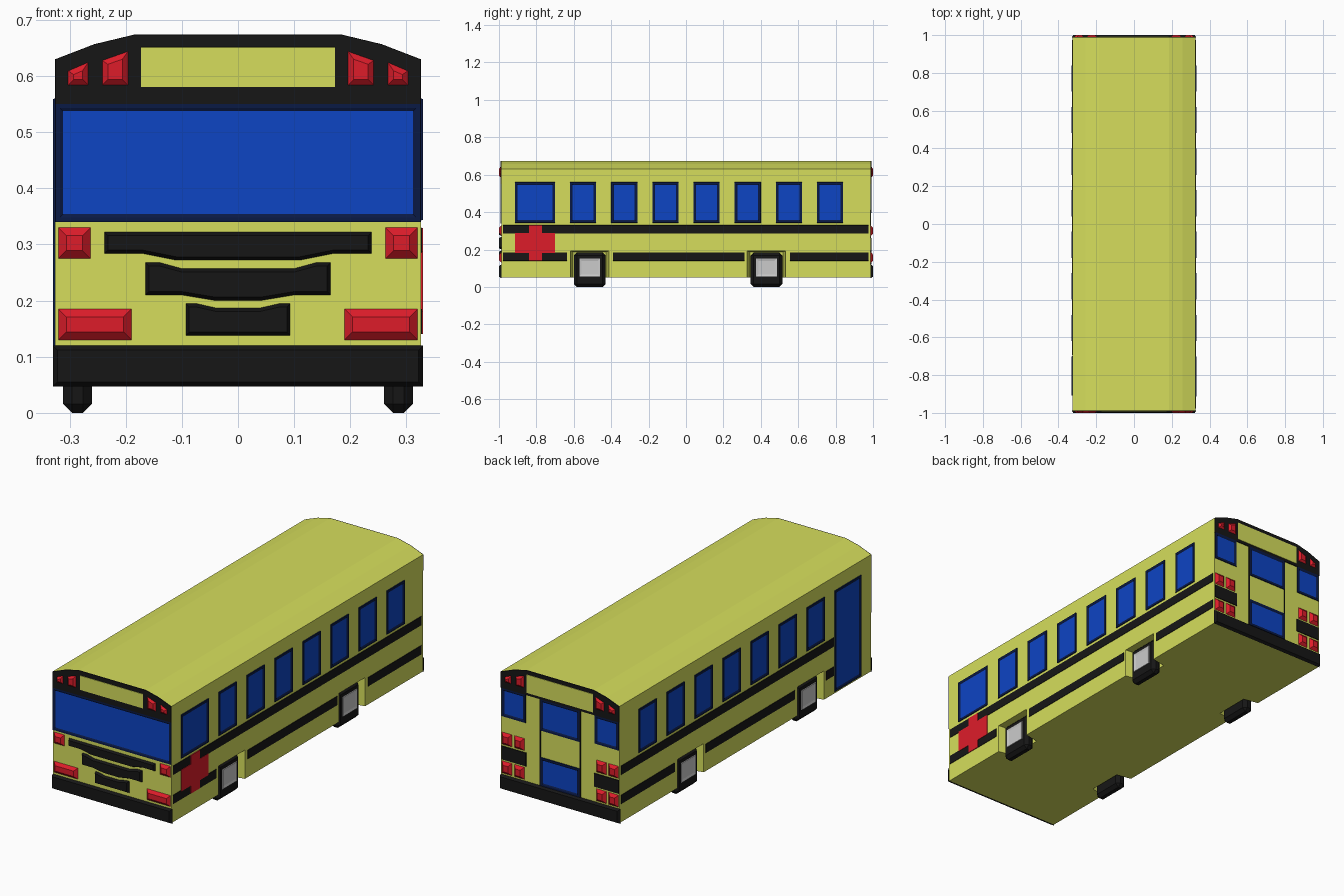
import bpy, bmesh
from mathutils import Vector

if "Cube" in bpy.data.objects:
    bpy.data.objects.remove(bpy.data.objects["Cube"])


def mat(name, r, g, b):
    m = bpy.data.materials.new(name)
    m.diffuse_color = (r, g, b, 1)
    m.use_nodes = True
    m.node_tree.nodes["Principled BSDF"].inputs["Base Color"].default_value = m.diffuse_color
    return m


YELLOW = mat("yellow", 0.67, 0.73, 0.107)
BLACK = mat("black", 0.008, 0.008, 0.008)
RED = mat("red", 0.73, 0.012, 0.023)
BLUE = mat("blue", 0.004, 0.058, 0.55)
NAVY = mat("navy", 0.003, 0.01, 0.06)

HW, HL, BOT = 0.326, 0.987, 0.05   # body half width, half length, underside
SIDES = {
    "front": (HL, Vector((0, -1, 0)), lambda u, v: Vector((u, 0, v))),
    "back": (HL, Vector((0, 1, 0)), lambda u, v: Vector((u, 0, v))),
    "right": (HW, Vector((1, 0, 0)), lambda u, v: Vector((0, u, v))),
    "left": (HW, Vector((-1, 0, 0)), lambda u, v: Vector((0, u, v))),
}


def finish(name, bm, mats):
    me = bpy.data.meshes.new(name)
    bm.to_mesh(me)
    bm.free()
    for m in mats:
        me.materials.append(m)
    ob = bpy.data.objects.new(name, me)
    bpy.context.collection.objects.link(ob)
    return ob


def rect(u0, u1, v0, v1):
    return [(u0, v0), (u1, v0), (u1, v1), (u0, v1)]


def flip(pts):
    return [(-u, v) for u, v in pts]


def plate(name, side, pts, steps, mats, base=None):
    """Outline on a body side, shaped by successive (inset, depth) steps."""
    d, n, to3d = SIDES[side]
    d = d if base is None else base
    bm = bmesh.new()
    f = bm.faces.new([bm.verts.new(to3d(u, v) + n * d) for u, v in pts])
    f.normal_update()
    if f.normal.dot(n) < 0:
        f.normal_flip()
    for t, h in steps:
        bmesh.ops.inset_region(bm, faces=[f], thickness=t, depth=h, use_boundary=True, use_even_offset=True)
    f.material_index = max(len(mats) - 1, 0)
    return finish(name, bm, mats)


def window(name, side, pts):
    plate(name, side, pts, [(0.0005, 0.004), (0.008, 0), (0.006, -0.003)], [NAVY, BLUE])


def light(name, side, pts, t=0.014):
    plate(name, side, pts, [(t, 0.013)], [RED])


def flat(name, side, pts, m, h=0.002):
    plate(name, side, pts, [(0.0005, h)], [m])


def box(name, x0, x1, y0, y1, z0, z1, m):
    bm = bmesh.new()
    bmesh.ops.create_cube(bm, size=1)
    for v in bm.verts:
        v.co = Vector((x1 if v.co.x > 0 else x0, y1 if v.co.y > 0 else y0, z1 if v.co.z > 0 else z0))
    return finish(name, bm, [m])


# Body shell: extruded cross-section
roof = [(HW, 0.63), (0.256, 0.657), (0.185, 0.674)]
section = [(-HW, BOT), (HW, BOT)] + roof + flip(roof[::-1])
bm = bmesh.new()
f = bm.faces.new([bm.verts.new((x, -HL, z)) for x, z in section])
ext = bmesh.ops.extrude_face_region(bm, geom=[f])["geom"]
bmesh.ops.translate(bm, verts=[g for g in ext if isinstance(g, bmesh.types.BMVert)], vec=(0, 2 * HL, 0))
bmesh.ops.recalc_face_normals(bm, faces=bm.faces)
body = finish("body", bm, [YELLOW])

# Wheels in tapered arches
for s, side in ((1, "right"), (-1, "left")):
    for y in (-0.515, 0.43):
        cut = box("arch_cutter", 0.25, 0.36, y - 0.11, y + 0.11, -0.02, 0.195, YELLOW)
        for v in cut.data.vertices:
            if v.co.x < 0.3:
                v.co.y = y + (v.co.y - y) * 0.8
                v.co.z = min(v.co.z, 0.187)
            v.co.x *= s
        if s < 0:
            cut.data.flip_normals()
        cut.hide_render = True
        cut.hide_set(True)
        b = body.modifiers.new("arch", 'BOOLEAN')
        b.operation, b.solver, b.object = 'DIFFERENCE', 'EXACT', cut

        x0, x1 = sorted((s * 0.26, s * 0.312))
        tyre = box("tyre", x0, x1, y - 0.085, y + 0.085, 0, 0.184, BLACK)
        tyre.modifiers.new("bevel", 'BEVEL').width = 0.016
        tyre.modifiers["bevel"].segments = 1
        plate("hub", side, rect(y - 0.056, y + 0.056, 0.055, 0.152),
              [(0.0005, 0.004), (0.012, -0.003)], [], base=0.312)

# Side windows, stripes, passenger door and side cross
for side in ("right", "left"):
    for i in range(7):
        y = -0.55 + 0.22 * i
        window("side_window", side, rect(y - 0.07, y + 0.07, 0.343, 0.56))
    y0 = -0.978 if side == "right" else -0.695
    flat("upper_stripe", side, rect(y0, 0.975, 0.285, 0.33), BLACK)
    for a, b in ((y0, -0.635), (-0.39, 0.313), (0.555, 0.975)):
        flat("lower_stripe", side, rect(a, b, 0.14, 0.185), BLACK)
window("driver_window", "right", rect(-0.915, -0.70, 0.343, 0.56))
window("passenger_door", "left", rect(-0.908, -0.70, 0.058, 0.56))
cross = [(-0.84, 0.14), (-0.77, 0.14), (-0.77, 0.18), (-0.70, 0.18), (-0.70, 0.288), (-0.77, 0.288),
         (-0.77, 0.33), (-0.84, 0.33), (-0.84, 0.288), (-0.915, 0.288), (-0.915, 0.18), (-0.84, 0.18)]
flat("side_cross", "right", cross, RED, 0.0035)

# Both ends: roof cap, sign, roof lights, bumper
cap = [(-HW, 0.55), (HW, 0.55)] + roof + flip(roof[::-1])
outer_light = [(0.263, 0.58), (0.307, 0.58), (0.307, 0.612), (0.263, 0.631)]
inner_light = [(0.192, 0.58), (0.246, 0.58), (0.246, 0.631), (0.192, 0.65)]
for side in ("front", "back"):
    flat("roof_cap", side, cap, BLACK, 0.004)
    sign = rect(-0.173, 0.173, 0.58, 0.652) if side == "front" else rect(-0.183, 0.183, 0.563, 0.655)
    flat("sign", side, sign, YELLOW, 0.006)
    for pts in (outer_light, inner_light):
        light("roof_light", side, pts)
        light("roof_light", side, flip(pts))
    plate("bumper", side, rect(-0.33, 0.33, 0.047, 0.12), [(0.008, 0.013)], [BLACK])

# Front face: windscreen, lamps, three grille bars
window("windscreen", "front", rect(-HW, HW, 0.34, 0.552))
for pts in (rect(0.263, 0.32, 0.275, 0.33), rect(0.19, 0.32, 0.13, 0.185)):
    light("front_lamp", "front", pts)
    light("front_lamp", "front", flip(pts))
halves = [
    [(0.11, 0.272), (0.17, 0.284), (0.238, 0.284), (0.238, 0.322)],
    [(0.04, 0.2), (0.1, 0.21), (0.165, 0.21), (0.165, 0.268), (0.14, 0.268), (0.1, 0.257)],
    [(0.093, 0.138), (0.093, 0.195), (0.075, 0.195), (0.04, 0.187)],
]
for h in halves:
    plate("grille_bar", "front", h + flip(h[::-1]), [(0.006, 0.012)], [BLACK])

# Back face: emergency door, side windows, lamp clusters
window("back_door_window", "back", rect(-0.108, 0.108, 0.395, 0.552))
window("back_door_window", "back", rect(-0.108, 0.108, 0.12, 0.262))
for s in (1, -1):
    def side_rect(u0, u1, v0, v1):
        r = rect(u0, u1, v0, v1)
        return r if s > 0 else flip(r)
    flat("door_seam", "back", side_rect(0.107, 0.113, 0.12, 0.552), BLACK, 0.003)
    window("back_window", "back", side_rect(0.19, 0.322, 0.41, 0.552))
    flat("lamp_panel", "back", side_rect(0.187, 0.322, 0.195, 0.262), BLACK, 0.004)
    for v in (0.27, 0.127):
        for u in (0.198, 0.266):
            light("back_lamp", "back", side_rect(u, u + 0.055, v, v + 0.06))
